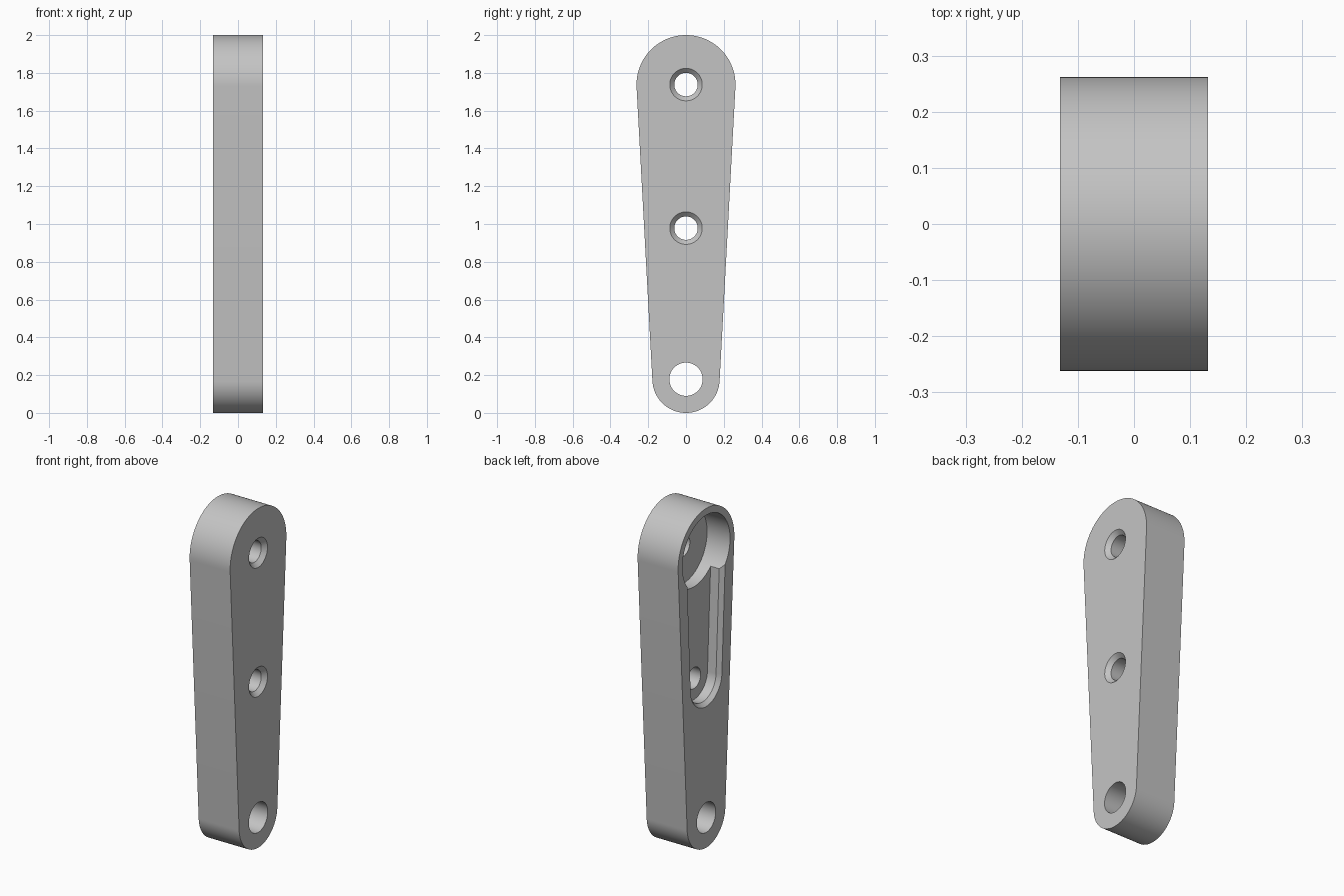
import bpy, bmesh, math

cube = bpy.data.objects.get("Cube")
if cube:
    bpy.data.objects.remove(cube, do_unlink=True)

HALF = 0.132                      # half thickness along x
Z_LOW, Z_MID, Z_TOP = 0.178, 0.978, 1.738

grey = bpy.data.materials.new("grey")
grey.use_nodes = True
colour = (0.55, 0.55, 0.55, 1)
grey.diffuse_color = colour
grey.node_tree.nodes["Principled BSDF"].inputs["Base Color"].default_value = colour


def outline(z0, r0, z1, r1, steps=48):
    """Two arcs joined by tangent lines; a plain circle when z0 == z1."""
    a = math.asin((r1 - r0) / (z1 - z0)) if z1 > z0 else 0
    points = []
    for z, r, start, end in ((z1, r1, -a, math.pi + a),
                             (z0, r0, math.pi + a, 2 * math.pi - a)):
        for i in range(steps + 1):
            t = start + (end - start) * i / steps
            points.append((r * math.cos(t), z + r * math.sin(t)))
    return points


def loft(name, z0, r0, z1, r1, sections):
    """Solid along x; each section is (x, amount added to the radii)."""
    bm = bmesh.new()
    rings = [[bm.verts.new((x, y, z)) for y, z in outline(z0, r0 + grow, z1, r1 + grow)]
             for x, grow in sections]
    for lower, upper in zip(rings, rings[1:]):
        for i in range(len(lower)):
            j = (i + 1) % len(lower)
            bm.faces.new((lower[i], lower[j], upper[j], upper[i]))
    bm.faces.new(rings[0])
    bm.faces.new(rings[-1])
    bmesh.ops.remove_doubles(bm, verts=bm.verts, dist=1e-5)
    bmesh.ops.recalc_face_normals(bm, faces=bm.faces)
    mesh = bpy.data.meshes.new(name)
    bm.to_mesh(mesh)
    bm.free()
    mesh.materials.append(grey)
    obj = bpy.data.objects.new(name, mesh)
    bpy.context.collection.objects.link(obj)
    return obj


# Tapered arm with rounded ends
arm = loft("arm", Z_LOW, Z_LOW, Z_TOP, 2 - Z_TOP, [(-HALF, 0), (HALF, 0)])

# Countersunk screw holes, plain pivot hole, chamfered slot and deep round pocket
bore = [(-0.3, 0), (HALF - 0.024, 0), (HALF, 0.024), (HALF + 0.01, 0.034)]
chamfer = [(-HALF - 0.01, 0.01), (-HALF, 0), (-HALF + 0.024, -0.02), (-HALF + 0.08, -0.02)]
cutters = [
    loft("pocket_cutter", Z_TOP, 0.222, Z_TOP, 0.222, [(-0.3, 0), (-HALF + 0.15, 0)]),
    loft("slot_cutter", Z_MID, 0.146, Z_TOP, 0.182, chamfer),
    loft("pivot_hole_cutter", Z_LOW, 0.088, Z_LOW, 0.088, [(-0.3, 0), (0.3, 0)]),
    loft("middle_hole_cutter", Z_MID, 0.062, Z_MID, 0.062, bore),
    loft("top_hole_cutter", Z_TOP, 0.062, Z_TOP, 0.062, bore),
]
for cutter in cutters:
    cut = arm.modifiers.new(cutter.name, "BOOLEAN")
    cut.operation = "DIFFERENCE"
    cut.solver = "EXACT"
    cut.object = cutter

# Apply the cuts, then remove the cutters
bpy.context.view_layer.update()
result = arm.evaluated_get(bpy.context.evaluated_depsgraph_get())
mesh = bpy.data.meshes.new_from_object(result)
arm.modifiers.clear()
arm.data = mesh
for cutter in cutters:
    bpy.data.objects.remove(cutter, do_unlink=True)

# Smooth arcs, crisp edges
for other in bpy.context.selected_objects:
    other.select_set(False)
arm.select_set(True)
bpy.context.view_layer.objects.active = arm
bpy.ops.object.shade_smooth_by_angle(angle=math.radians(25))
